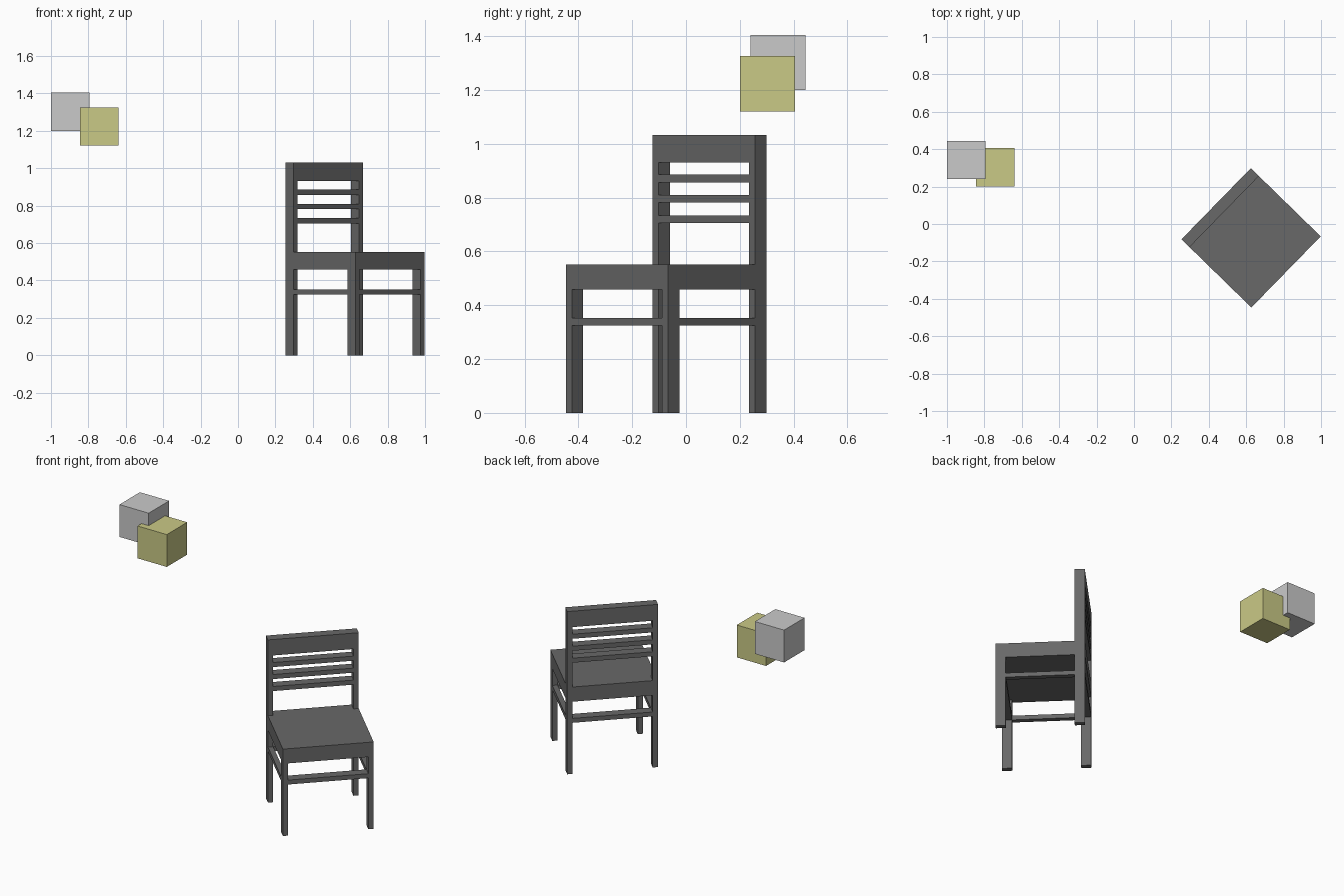
import bpy
import bmesh
from math import radians
from mathutils import Matrix

cube = bpy.data.objects.get("Cube")
if cube:
    bpy.data.objects.remove(cube, do_unlink=True)


def material(name, rgb):
    mat = bpy.data.materials.new(name)
    mat.use_nodes = True
    colour = (*rgb, 1)
    mat.diffuse_color = colour
    mat.node_tree.nodes["Principled BSDF"].inputs["Base Color"].default_value = colour
    return mat


dark = material("dark grey", (0.14, 0.14, 0.14))
light = material("light grey", (0.59, 0.59, 0.59))
olive = material("pale yellow", (0.59, 0.585, 0.24))


def box(name, x, y, z, mat, frame=Matrix()):
    """Box between (low, high) limits on each axis, placed by a frame."""
    bm = bmesh.new()
    bmesh.ops.create_cube(bm, size=1)
    for v in bm.verts:
        for i, (low, high) in enumerate((x, y, z)):
            v.co[i] = high if v.co[i] > 0 else low
    mesh = bpy.data.meshes.new(name)
    bm.to_mesh(mesh)
    bm.free()
    mesh.materials.append(mat)
    obj = bpy.data.objects.new(name, mesh)
    obj.matrix_world = frame
    bpy.context.collection.objects.link(obj)
    return obj


# Chair frame: turned on the floor, its back towards local +y
chair = Matrix.Translation((0.626, -0.074, 0)) @ Matrix.Rotation(radians(45.7), 4, "Z")
W, D = 0.2655, 0.261          # half width and half depth
PW, PD = 0.031, 0.06          # post width and depth
SEAT = (0.458, 0.551)
STRETCHER = (0.324, 0.352)
TOP = 1.032

inner = (-W + PW, W - PW)
back = (D - PD, D)
front = (-D, -D + PD)


def part(name, x, y, z):
    box(name, x, y, z, dark, chair)


# Seat slab and the rail closing it between the back posts
part("seat", (-W, W), (-D, D - PD), SEAT)
part("seat_back_rail", inner, back, SEAT)

# Legs, back posts and side stretchers
for side, x in (("right", (-W, -W + PW)), ("left", (W - PW, W))):
    part(side + "_front_leg", x, front, (0, SEAT[0]))
    part(side + "_back_post", x, back, (0, TOP))
    part(side + "_stretcher", x, (front[1], back[0]), STRETCHER)

# Front and back stretchers
part("front_stretcher", inner, front, STRETCHER)
part("back_stretcher", inner, back, STRETCHER)

# Backrest: top rail and three slats
part("top_rail", inner, back, (0.931, TOP))
for i in range(3):
    z = 0.705 + i * 0.076
    part(f"back_slat_{i + 1}", inner, back, (z, z + 0.029))

# Two overlapping floating cubes
S = 0.205
for name, mat, corner in (("grey_block", light, (-1.0, 0.24, 1.2)),
                          ("yellow_block", olive, (-0.845, 0.2, 1.121))):
    box(name, *[(c, c + S) for c in corner], mat)
